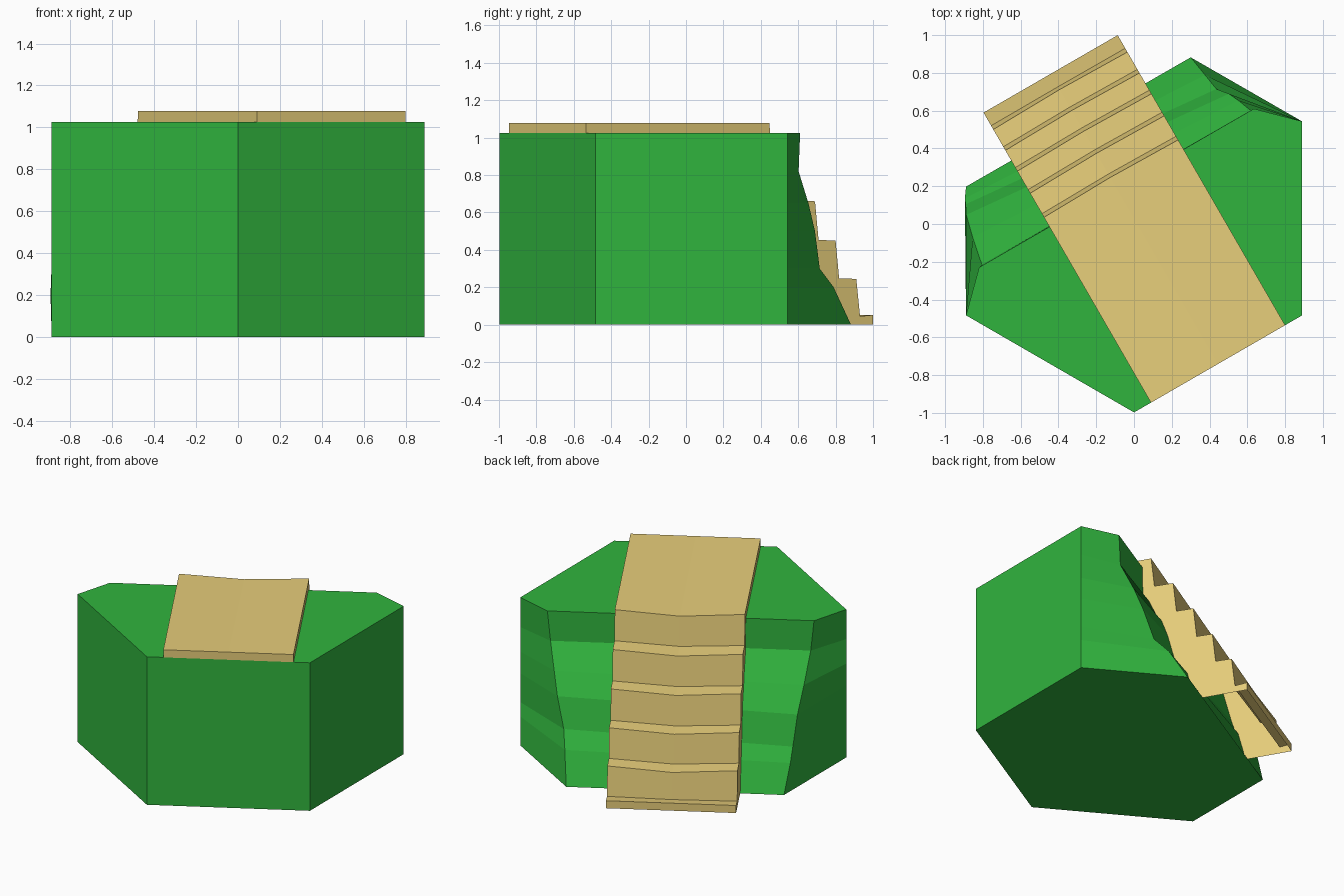
import bpy
from math import radians
from mathutils import Matrix, Vector

if "Cube" in bpy.data.objects:
    bpy.data.objects.remove(bpy.data.objects["Cube"])

# Local frame: u across the path, v along it; turned 30 degrees into the world
PLACE = Matrix.Translation((0, 0.03, 0)) @ Matrix.Rotation(radians(30), 4, 'Z')
R, FLAT, TOP = 1.027, 0.89, 1.025


def make(name, verts, faces, color):
    mesh = bpy.data.meshes.new(name)
    mesh.from_pydata([PLACE @ Vector(p) for p in verts], [], faces)
    mesh.update()
    mat = bpy.data.materials.new(name + "_material")
    mat.diffuse_color = (*color, 1)
    mat.use_nodes = True
    mat.node_tree.nodes["Principled BSDF"].inputs["Base Color"].default_value = mat.diffuse_color
    mesh.materials.append(mat)
    obj = bpy.data.objects.new(name, mesh)
    bpy.context.collection.objects.link(obj)
    return obj


# Rough cliff edges: height, then (half width, v) on the left and right
cliff = [(0, .686, .59, .686, .588), (.2, .722, .54, .705, .47),
         (.3, .735, .51, .72, .375), (.5, .76, .46, .765, .32),
         (.65, .79, .34, .79, .265), (.82, .82, .19, .82, .187),
         (TOP, .84, .185, .84, .185)]

# Hexagonal grass block with one side cut back to the cliff
verts, faces = [], []
for z, lu, lv, ru, rv in cliff:
    verts += [(-R, 0, z), (-lu, lv, z), (ru, rv, z), (R, 0, z)]
n = len(cliff)
for i in range(n - 1):
    for j in range(3):
        a = i * 4 + j
        faces.append((a, a + 4, a + 5, a + 1))
front = len(verts)
verts += [(-R / 2, -FLAT, 0), (R / 2, -FLAT, 0), (-R / 2, -FLAT, TOP), (R / 2, -FLAT, TOP)]
t = (n - 1) * 4
left_col = [i * 4 for i in range(n)]
right_col = [i * 4 + 3 for i in range(n)]
faces += [(front, 0, 1, 2, 3, front + 1),
          (front + 2, front + 3, t + 3, t + 2, t + 1, t),
          (front, front + 1, front + 3, front + 2),
          [front, front + 2] + left_col[::-1],
          [front + 1] + right_col + [front + 3]]
make("grass_block", verts, faces, (.03, .456, .048))

# Path and stairs: side profile (v, z, sag of the middle)
steps = [(-FLAT, TOP, 0), (-FLAT, 1.078, 0), (.243, 1.078, .025)]
for v, z in [(.39, .87), (.525, .66), (.652, .45), (.78, .245)]:
    steps += [(steps[-1][0] + .022, z + .003, .02), (v, z, .025)]
steps += [(.803, .045, .005), (.883, .052, 0), (.883, 0, 0)]
# Hidden lower edge of the sides, tucked inside the grass
under = [(.5, 0), (.28, .3), (.15, .7), (.15, TOP)]

W = .41
verts, faces = [], []
for v, z, sag in steps:
    verts += [(-W, v, z), (0, v + sag * .3, z - sag), (W, v, z)]
for i in range(len(steps) - 1):
    for j in (0, 1):
        a = i * 3 + j
        faces.append((a, a + 1, a + 4, a + 3))
for k, u in ((0, -W), (2, W)):
    low = list(range(len(verts), len(verts) + len(under)))
    verts += [(u, v, z) for v, z in under]
    side = [i * 3 + k for i in range(len(steps))] + low
    faces.append(side if k == 0 else side[::-1])
make("stair_path", verts, faces, (.80, .617, .195))
